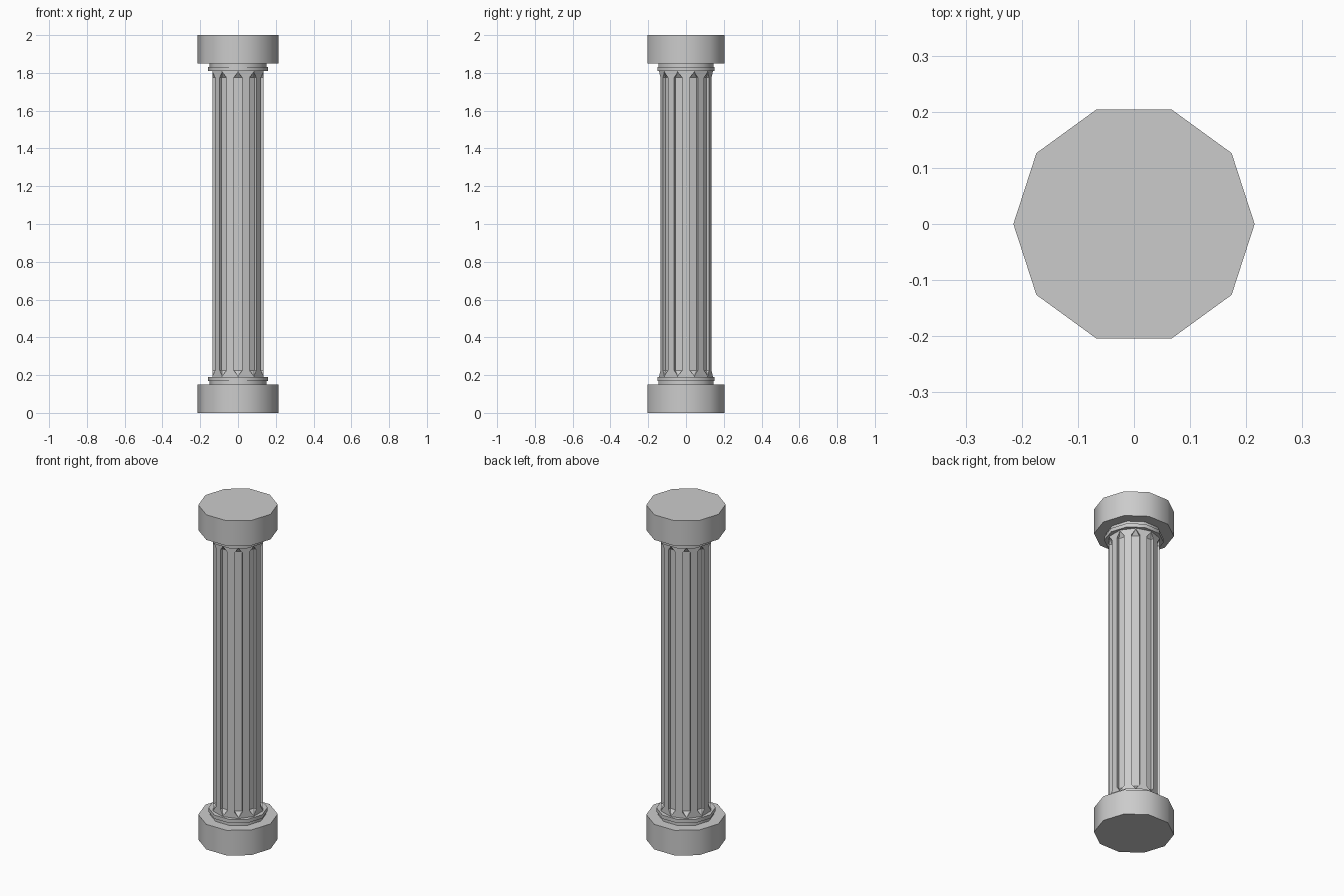
import bpy, bmesh, math
from mathutils import Vector, Matrix

cube = bpy.data.objects.get("Cube")
if cube:
    bpy.data.objects.remove(cube, do_unlink=True)

SIDES = 10
STEP = 2 * math.pi / SIDES
HEIGHT = 2.0

stone = bpy.data.materials.new("grey_stone")
stone.use_nodes = True
stone.diffuse_color = (0.6, 0.6, 0.6, 1)
stone.node_tree.nodes["Principled BSDF"].inputs["Base Color"].default_value = (0.6, 0.6, 0.6, 1)


def finish(name, bm, smooth_angle):
    bmesh.ops.recalc_face_normals(bm, faces=bm.faces)
    mesh = bpy.data.meshes.new(name)
    bm.to_mesh(mesh)
    bm.free()
    mesh.materials.append(stone)
    obj = bpy.data.objects.new(name, mesh)
    bpy.context.collection.objects.link(obj)
    bpy.ops.object.select_all(action='DESELECT')
    obj.select_set(True)
    bpy.context.view_layer.objects.active = obj
    bpy.ops.object.shade_smooth_by_angle(angle=math.radians(smooth_angle))


def drum(name, radius, low, high):
    """Ten-sided disc with a corner pointing to the front."""
    bm = bmesh.new()
    place = Matrix.Translation((0, 0, (low + high) / 2)) @ Matrix.Rotation(math.pi / 2, 4, 'Z')
    bmesh.ops.create_cone(bm, cap_ends=True, segments=SIDES, radius1=radius,
                          radius2=radius, depth=high - low, matrix=place)
    finish(name, bm, 40)


# Plinth, neck and collar, repeated upside down at the top
for part, radius, low, high in (("block", 0.215, 0, 0.15),
                                ("neck", 0.152, 0.15, 0.17),
                                ("collar", 0.16, 0.168, 0.19)):
    drum("base_" + part, radius, low, high)
    drum("capital_" + part, radius, HEIGHT - high, HEIGHT - low)

# Fluted shaft: a groove with pointed, sloping ends on every corner
R, FLOOR, HALF = 0.142, 0.118, 0.022
LIP = R - HALF * math.tan(STEP / 2)
END, TIP, SHOULDER = 0.18, 0.195, 0.225

bm = bmesh.new()
flutes = []
for k in range(SIDES):
    turn = Matrix.Rotation(math.pi / 2 + k * STEP, 3, 'Z')

    def vert(r, s, z):
        return bm.verts.new(turn @ Vector((r, s, z)))

    flute = {}
    for end in (0, 1):
        def level(z):
            return HEIGHT - z if end else z
        flute["end", end] = vert(R, 0, level(END))
        flute["tip", end] = vert(R, 0, level(TIP))
        for side in (-1, 1):
            flute["lip", end, side] = vert(LIP, side * HALF, level(SHOULDER))
            flute["floor", end, side] = vert(FLOOR, side * HALF * 0.95, level(SHOULDER))
    flutes.append(flute)

for k, a in enumerate(flutes):
    b = flutes[(k + 1) % SIDES]
    # groove floor, sloping tips and side walls
    bm.faces.new([a["floor", 0, -1], a["floor", 0, 1], a["floor", 1, 1], a["floor", 1, -1]])
    for end in (0, 1):
        bm.faces.new([a["tip", end], a["floor", end, -1], a["floor", end, 1]])
        for side in (-1, 1):
            bm.faces.new([a["tip", end], a["lip", end, side], a["floor", end, side]])
    for side in (-1, 1):
        bm.faces.new([a["lip", 0, side], a["lip", 1, side], a["floor", 1, side], a["floor", 0, side]])
    # flat rib between neighbouring grooves
    bm.faces.new([a["end", 0], a["tip", 0], a["lip", 0, 1], a["lip", 1, 1], a["tip", 1], a["end", 1],
                  b["end", 1], b["tip", 1], b["lip", 1, -1], b["lip", 0, -1], b["tip", 0], b["end", 0]])
for end in (0, 1):
    bm.faces.new([f["end", end] for f in flutes])
finish("fluted_shaft", bm, 25)
